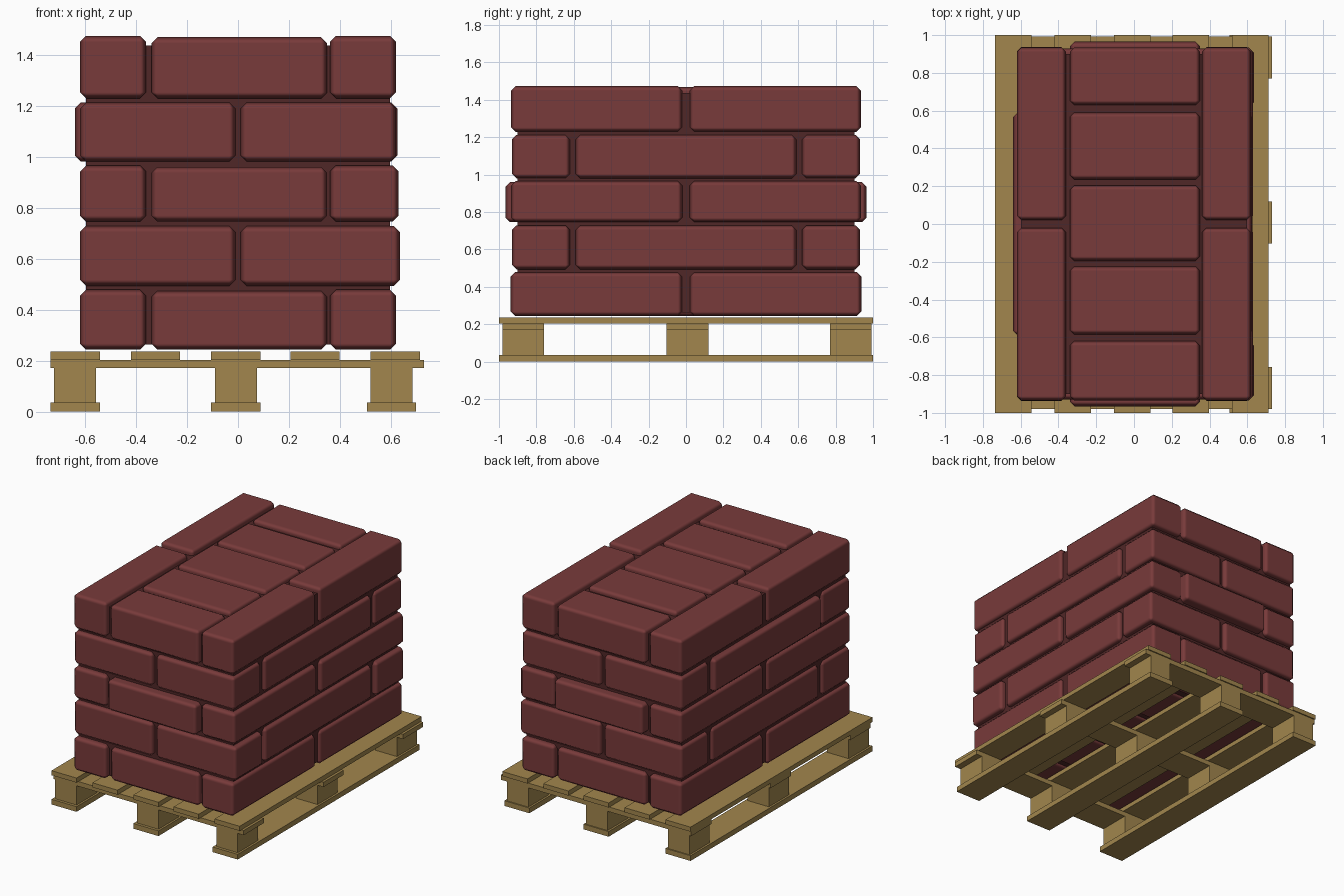
import bpy, bmesh
from mathutils import Vector

if "Cube" in bpy.data.objects:
    bpy.data.objects.remove(bpy.data.objects["Cube"])


def material(name, rgb):
    m = bpy.data.materials.new(name)
    m.diffuse_color = (*rgb, 1)
    m.use_nodes = True
    m.node_tree.nodes["Principled BSDF"].inputs["Base Color"].default_value = m.diffuse_color
    return m


WOOD = material("wood", (0.36, 0.24, 0.075))
BRICK = material("red_brick", (0.19, 0.043, 0.043))
MORTAR = material("dark_mortar", (0.08, 0.02, 0.02))


def box(name, x, y, z, mat, chamfer=0):
    """Box from (min, max) ranges, optionally with softly shaded chamfers."""
    lo, hi = Vector((x[0], y[0], z[0])), Vector((x[1], y[1], z[1]))
    size = hi - lo
    bm = bmesh.new()
    bmesh.ops.create_cube(bm, size=1)
    bmesh.ops.scale(bm, vec=size, verts=bm.verts)
    me = bpy.data.meshes.new(name)
    bm.to_mesh(me)
    bm.free()
    me.materials.append(mat)
    ob = bpy.data.objects.new(name, me)
    ob.location = (lo + hi) / 2
    bpy.context.collection.objects.link(ob)
    if chamfer:
        for p in me.polygons:
            p.use_smooth = True
        bev = ob.modifiers.new("chamfer", 'BEVEL')
        bev.width = chamfer
        bev.segments = 1
        bev.harden_normals = True
    return ob


# Pallet: deck boards, cross boards, blocks and runners
for x in (-0.735, -0.42, -0.105, 0.205, 0.52):
    box("deck_board", (x, x + 0.193), (-1, 1), (0.203, 0.235), WOOD)
rows = (-0.98, -0.103, 0.77)
for y in rows:
    box("cross_board", (-0.735, 0.73), (y, y + 0.222), (0.17, 0.203), WOOD)
for x in (-0.735, -0.105, 0.505):
    box("runner", (x, x + 0.193), (-1, 1), (0, 0.036), WOOD)
    for y in rows:
        box("pallet_block", (x + 0.014, x + 0.179), (y, y + 0.222), (0.036, 0.17), WOOD)


def brick(x, y, z):
    box("brick", x, y, z, BRICK, 0.024)


# Odd courses: long side bricks with a ladder of bricks between them
def ladder_course(z, right, front, back, side):
    for x in ((-0.62, -0.36), (0.36, right)):
        for y in ((-side, -0.02), (0.02, side)):
            brick(x, y, z)
    for y in ((front, -0.62), (-0.585, -0.225), (-0.195, 0.205), (0.235, 0.59), (0.63, back)):
        brick((-0.34, 0.35), y, (z[0], z[1] - 0.005))


# Even courses: two bricks across each end, long bricks between
def ring_course(z, left, right, long_left, long_right):
    for y in ((-0.93, -0.62), (0.62, 0.93)):
        brick((left, -0.01), y, z)
        brick((0.01, right), y, z)
    for x in ((long_left, -0.33), (-0.31, -0.01), (0.01, 0.31), (0.33, long_right)):
        brick(x, (-0.59, 0.59), z)


ladder_course((0.243, 0.478), 0.62, -0.93, 0.93, 0.937)
ring_course((0.493, 0.728), -0.62, 0.635, -0.62, 0.628)
ladder_course((0.745, 0.965), 0.63, -0.965, 0.965, 0.935)
ring_course((0.98, 1.212), -0.62, 0.62, -0.64, 0.625)
ladder_course((1.228, 1.473), 0.62, -0.935, 0.935, 0.935)

# Mortar filling the gaps
box("mortar_core", (-0.597, 0.597), (-0.9, 0.9), (0.262, 1.435), MORTAR)
